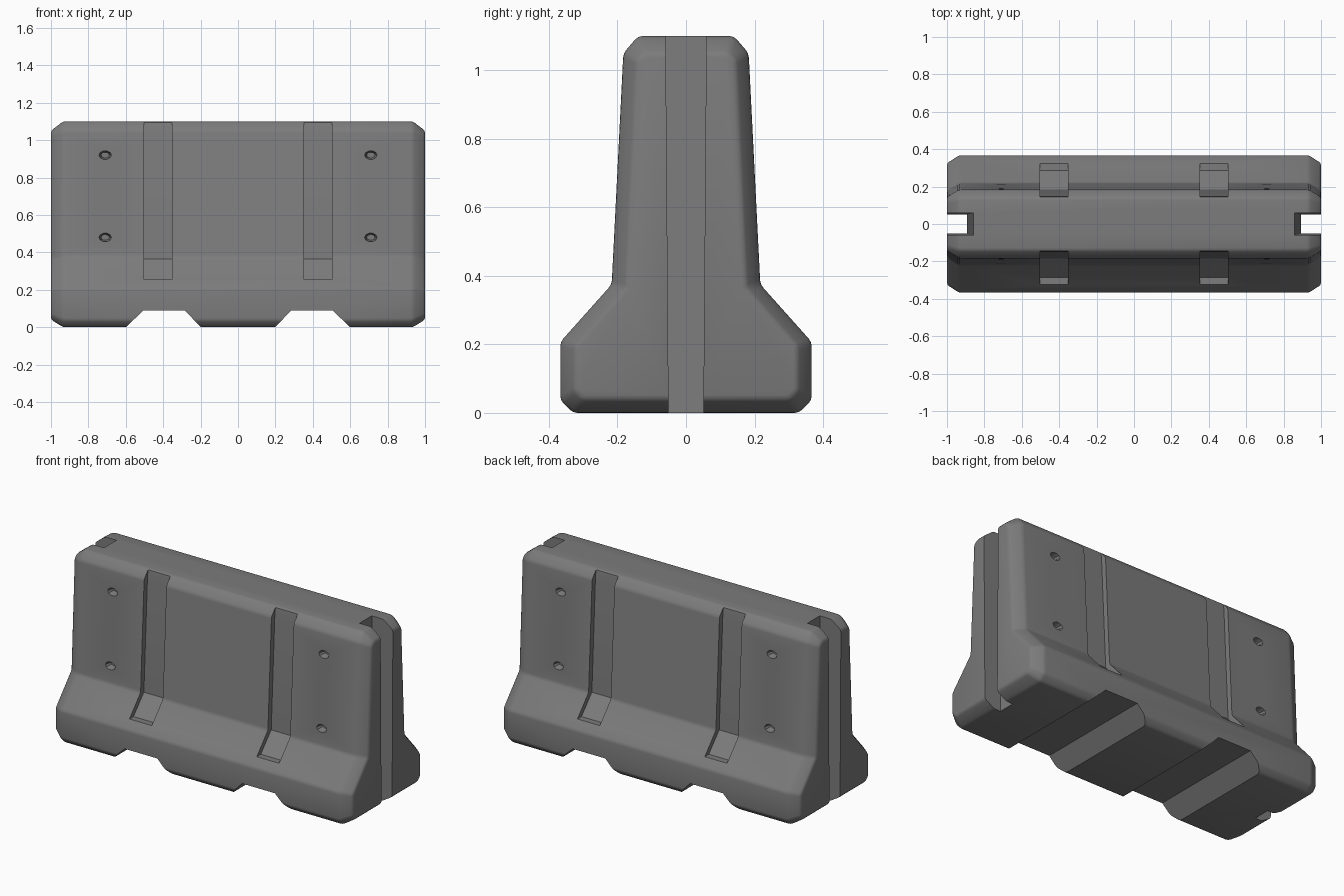
import bpy, bmesh, math
from mathutils import Vector

if "Cube" in bpy.data.objects:
    bpy.data.objects.remove(bpy.data.objects["Cube"])

concrete = bpy.data.materials.new("concrete_grey")
concrete.diffuse_color = (0.2, 0.2, 0.2, 1)
concrete.use_nodes = True
concrete.node_tree.nodes["Principled BSDF"].inputs["Base Color"].default_value = concrete.diffuse_color


def loft(name, rings):
    """Closed solid through rings of equal point count."""
    bm = bmesh.new()
    vs = [[bm.verts.new(p) for p in r] for r in rings]
    n = len(vs[0])
    for a, b in zip(vs, vs[1:]):
        for i in range(n):
            bm.faces.new((a[i], a[(i + 1) % n], b[(i + 1) % n], b[i]))
    bm.faces.new(vs[0])
    bm.faces.new(vs[-1])
    bmesh.ops.recalc_face_normals(bm, faces=bm.faces)
    me = bpy.data.meshes.new(name)
    bm.to_mesh(me)
    bm.free()
    me.materials.append(concrete)
    ob = bpy.data.objects.new(name, me)
    bpy.context.collection.objects.link(ob)
    return ob


def ring(half, x):
    return [(x, y, z) for y, z in half] + [(x, -y, z) for y, z in reversed(half)]


# Barrier body: full cross-section with inset, chamfered ends
full = [(0.33, 0.0), (0.367, 0.037), (0.367, 0.207), (0.217, 0.375), (0.183, 1.05), (0.14, 1.1)]
end = [(0.30, 0.04), (0.325, 0.065), (0.325, 0.195), (0.175, 0.365), (0.145, 1.03), (0.12, 1.05)]
body = loft("barrier_body", [ring(end, -1), ring(full, -0.935), ring(full, 0.935), ring(end, 1)])
bev = body.modifiers.new("soft_edges", 'BEVEL')
bev.width, bev.segments, bev.limit_method = 0.012, 2, 'ANGLE'
bev.angle_limit = math.radians(20)

cutters = []
groove = [(0.285, 0.255), (0.185, 0.365), (0.15, 1.06), (0.135, 1.15), (0.5, 1.15), (0.5, 0.255)]
fork = [(0.62, -0.02), (0.505, 0.09), (0.285, 0.09), (0.18, -0.02)]
for sx in (-1, 1):
    # Forklift channels under the base
    cutters.append(loft("fork_channel_cutter", [[(sx * x, y, z) for x, z in fork] for y in (-0.6, 0.6)]))
    # Tapered slot in each end
    cutters.append(loft("end_slot_cutter", [
        [(sx * 1.1, -w, z), (sx * 1.1, w, z), (sx * d, w, z), (sx * d, -w, z)]
        for z, w, d in ((-0.1, 0.05, 0.895), (1.2, 0.06, 0.855))]))
    for sy in (-1, 1):
        # Strap grooves on the faces
        cutters.append(loft("strap_groove_cutter",
                            [[(sx * x, sy * y, z) for y, z in groove] for x in (0.353, 0.503)]))
        # Small anchor holes, narrowing inward
        for z, y in ((0.92, 0.19), (0.48, 0.212)):
            cutters.append(loft("anchor_hole_cutter", [
                [(sx * 0.71 + r * math.cos(a * math.tau / 10), sy * (y + d), z + 0.7 * r * math.sin(a * math.tau / 10))
                 for a in range(10)] for r, d in ((0.022, -0.04), (0.038, 0.015))]))

for c in cutters:
    c.hide_render = True
    m = body.modifiers.new(c.name, 'BOOLEAN')
    m.operation, m.object, m.solver = 'DIFFERENCE', c, 'EXACT'

# Apply the cuts and drop the cutters
bpy.context.view_layer.update()
mesh = bpy.data.meshes.new_from_object(body.evaluated_get(bpy.context.evaluated_depsgraph_get()))
body.modifiers.clear()
body.data = mesh
for c in cutters:
    bpy.data.objects.remove(c)

bpy.context.view_layer.objects.active = body
body.select_set(True)
bpy.ops.object.shade_smooth_by_angle(angle=math.radians(30))
